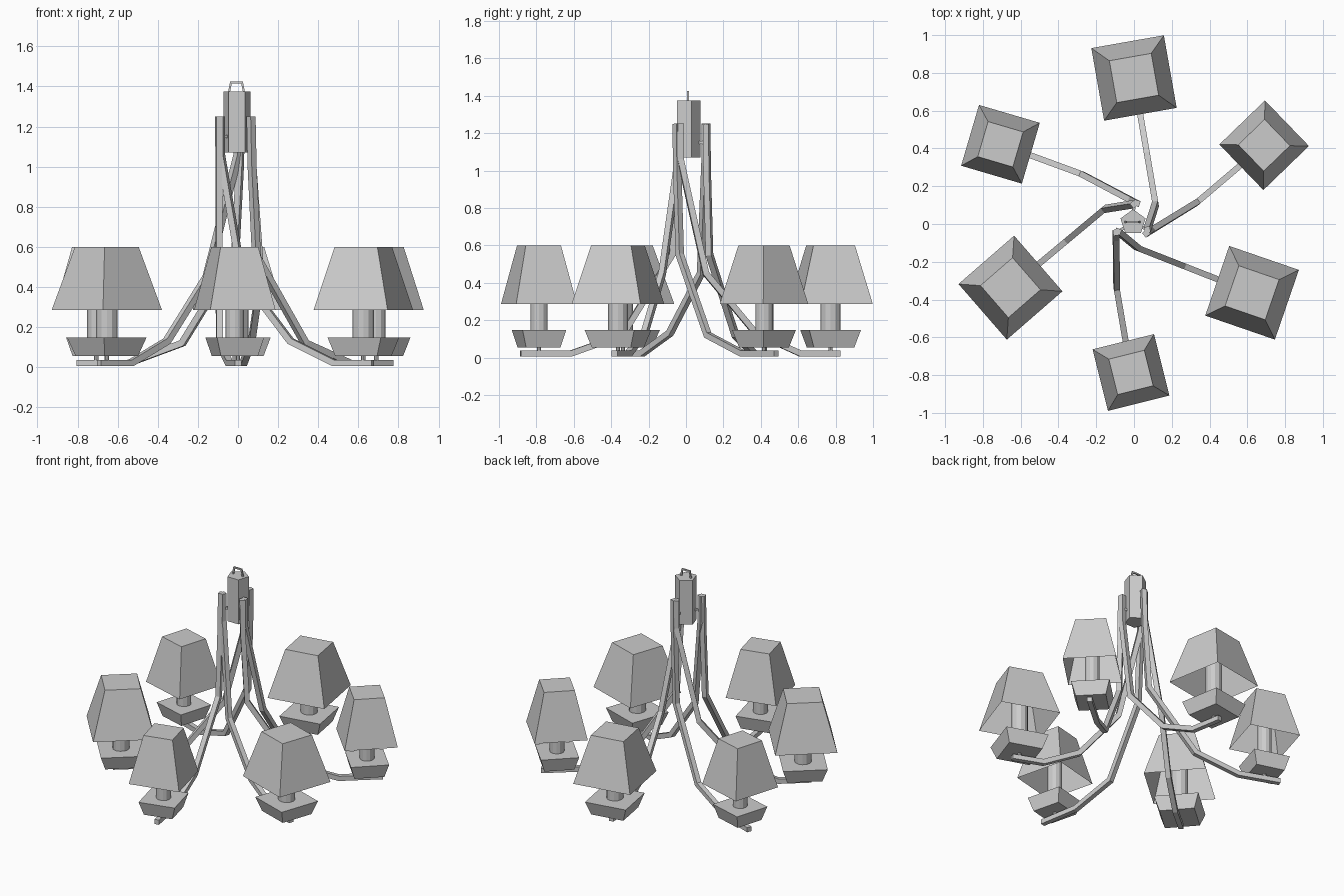
import bpy, bmesh, math
from mathutils import Vector, Matrix

cube = bpy.data.objects.get("Cube")
if cube:
    bpy.data.objects.remove(cube, do_unlink=True)

grey = bpy.data.materials.new("plain_grey")
grey.use_nodes = True
colour = (0.6, 0.6, 0.6, 1)
grey.diffuse_color = colour
grey.node_tree.nodes["Principled BSDF"].inputs["Base Color"].default_value = colour


def finish(name, bm):
    bmesh.ops.recalc_face_normals(bm, faces=bm.faces)
    mesh = bpy.data.meshes.new(name)
    bm.to_mesh(mesh)
    bm.free()
    mesh.materials.append(grey)
    obj = bpy.data.objects.new(name, mesh)
    bpy.context.collection.objects.link(obj)
    return obj


def frustum(name, centre, z0, z1, r0, r1, sides, turn=0, open_bottom=False):
    """Upright prism or taper between two heights."""
    bm = bmesh.new()
    rings = []
    for z, r in ((z0, r0), (z1, r1)):
        angles = [turn + math.tau * i / sides for i in range(sides)]
        rings.append([bm.verts.new((centre[0] + r * math.cos(a),
                                    centre[1] + r * math.sin(a), z)) for a in angles])
    low, high = rings
    for i in range(sides):
        j = (i + 1) % sides
        bm.faces.new((low[i], low[j], high[j], high[i]))
    bm.faces.new(high)
    if not open_bottom:
        bm.faces.new(low[::-1])
    return finish(name, bm)


def sweep(name, points, side, width):
    """Square bar along a path, with mitred corners."""
    pts = [Vector(p) for p in points]
    bm = bmesh.new()
    rings = []
    for i, p in enumerate(pts):
        before = (p - pts[i - 1]).normalized() if i else (pts[1] - p).normalized()
        after = (pts[i + 1] - p).normalized() if i < len(pts) - 1 else before
        tangent = (before + after).normalized()
        across = (side - tangent * side.dot(tangent)).normalized()
        up = tangent.cross(across) / max(0.5, tangent.dot(before))
        h = width / 2
        rings.append([bm.verts.new(p + across * a * h + up * b * h)
                      for a, b in ((-1, -1), (1, -1), (1, 1), (-1, 1))])
    for a, b in zip(rings, rings[1:]):
        for i in range(4):
            j = (i + 1) % 4
            bm.faces.new((a[i], a[j], b[j], b[i]))
    bm.faces.new(rings[0][::-1])
    bm.faces.new(rings[-1])
    return finish(name, bm)


# Central column and hanging loop
hub = (-0.005, 0.008)
frustum("central_column", hub, 1.07, 1.375, 0.07, 0.07, 5, math.pi / 2)
sweep("hanging_loop", [(-0.045, 0.01, 1.37), (-0.035, 0.01, 1.42),
                       (0.02, 0.01, 1.42), (0.03, 0.01, 1.37)], Vector((0, 1, 0)), 0.01)

# Each lamp: centre, turn in degrees, size, arm start, arm bend, swings high
lamps = [
    ((0.0, 0.773), 10, 1.0, (0.07, -0.03), (0.114, 0.106), True),
    ((0.689, 0.417), 44, 0.86, (0.065, -0.05), (0.335, 0.116), False),
    ((0.625, -0.364), -19, 1.0, (-0.085, -0.04), (0.02, -0.127), True),
    ((-0.016, -0.786), 14, 0.86, (-0.095, -0.045), (-0.092, -0.34), False),
    ((-0.654, -0.337), -49, 1.0, (0.0, 0.105), (-0.155, 0.08), True),
    ((-0.707, 0.422), -16.4, 0.86, (0.015, 0.11), (-0.277, 0.264), False),
]
half_diagonal = math.sqrt(0.5)

for n, (centre, degrees, size, start, bend, high) in enumerate(lamps, 1):
    turn = math.radians(degrees + 45)
    d = half_diagonal * size
    frustum(f"lampshade_{n}", centre, 0.285, 0.6, 0.39 * d, 0.225 * d, 4, turn, True)
    frustum(f"lamp_dish_{n}", centre, 0.055, 0.147, 0.22 * d, 0.28 * d, 4, turn)
    frustum(f"candle_tube_{n}", centre, 0.14, 0.42, 0.053 * size, 0.053 * size, 12)
    frustum(f"lamp_pin_{n}", centre, 0.02, 0.06, 0.011, 0.011, 8)

    # Arm drops from the column, bends out and runs flat under the dish
    s, b, c = Vector(start), Vector(bend), Vector(centre)
    out = (c - b).normalized()
    path = [s.to_3d() + Vector((0, 0, 1.25))]
    if high:
        path += [(*s, 1.06), (*b, 0.45), (*b.lerp(c, 0.4), 0.13), (*b.lerp(c, 0.76), 0.021)]
    else:
        path += [(*s.lerp(b, 0.02), 1.0), (*s.lerp(b, 0.1), 0.55),
                 (*b, 0.12), (*b.lerp(c, 0.62), 0.021)]
    path.append((*(c + out * (0.05 if high else 0.1)), 0.021))
    sweep(f"arm_{n}", path, Vector((-out.y, out.x, 0)), 0.032)

    # Peg fixing the arm to the column
    if high:
        sweep(f"arm_peg_{n}", [(*s, 1.15), (*hub, 1.15)], Vector((0, 0, 1)), 0.016)
